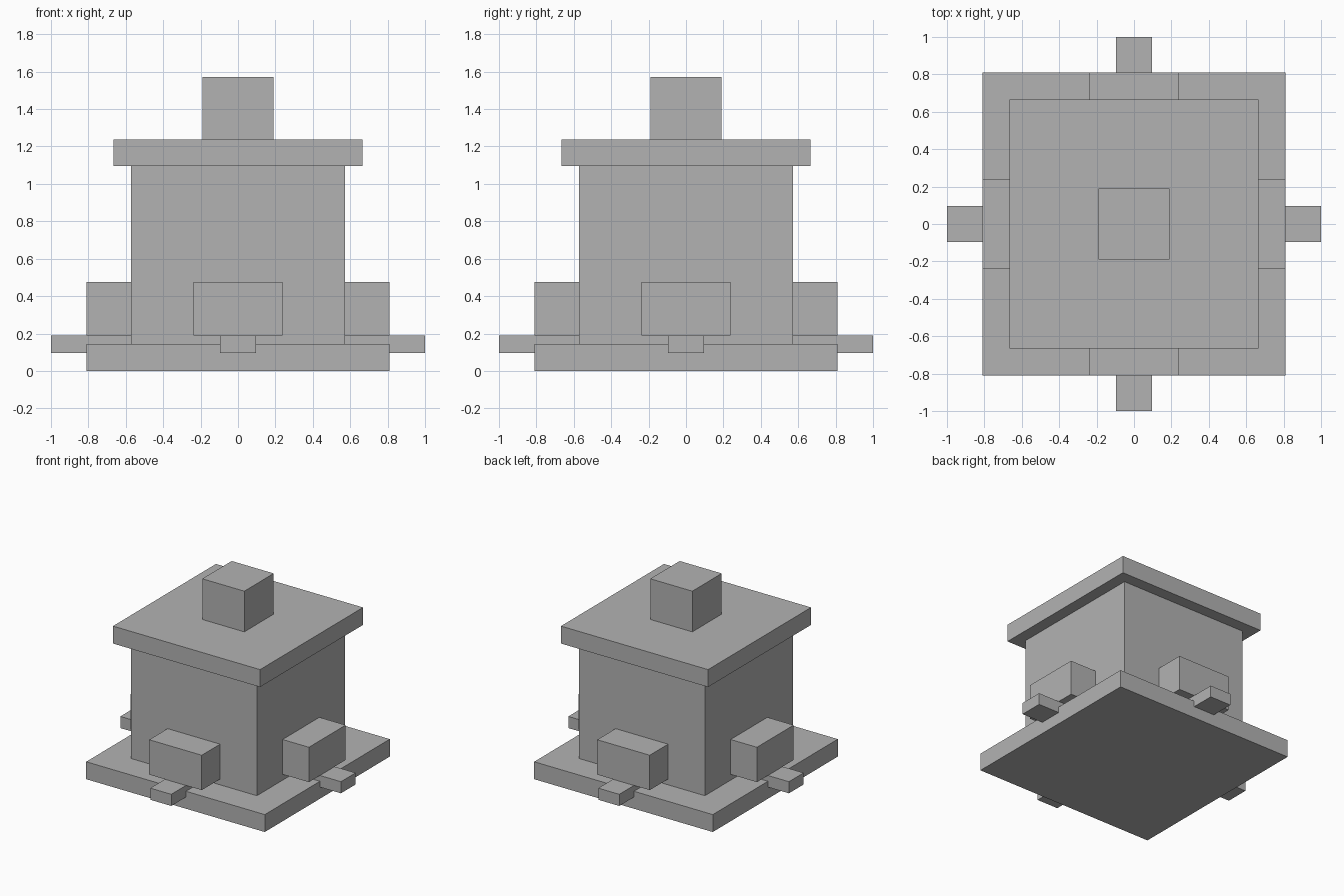
import bpy
import math
from mathutils import Matrix, Vector

if "Cube" in bpy.data.objects:
    bpy.data.objects.remove(bpy.data.objects["Cube"])

U = 2 / 21  # one design unit; the model is 21 units across

grey = bpy.data.materials.new("plain grey")
grey.diffuse_color = (0.45, 0.45, 0.45, 1)
grey.use_nodes = True
grey.node_tree.nodes["Principled BSDF"].inputs["Base Color"].default_value = grey.diffuse_color


def box(name, low, high, angle=0.0):
    """Box between two corners in units, turned about the z axis."""
    low, high = Vector(low) * U, Vector(high) * U
    bpy.ops.mesh.primitive_cube_add(size=1)
    ob = bpy.context.object
    ob.name = name
    ob.data.transform(Matrix.Rotation(angle, 4, 'Z')
                      @ Matrix.Translation((low + high) / 2)
                      @ Matrix.Diagonal((*(high - low), 1)))
    ob.data.materials.append(grey)
    return ob


def slab(name, half, bottom, top):
    """Square block centred on the z axis."""
    return box(name, (-half, -half, bottom), (half, half, top))


# Central stack
slab("base_plate", 8.5, 0, 1.5)
slab("body", 6, 1.5, 11.5)
slab("lid", 7, 11.5, 13)
slab("top_knob", 2, 13, 16.5)

# A housing with a spout below it on each of the four sides
for i, side in enumerate(("right", "back", "left", "front")):
    turn = i * math.pi / 2
    box(side + "_housing", (6, -2.5, 2), (8.5, 2.5, 5), turn)
    box(side + "_spout", (6, -1, 1), (10.5, 1, 2), turn)
